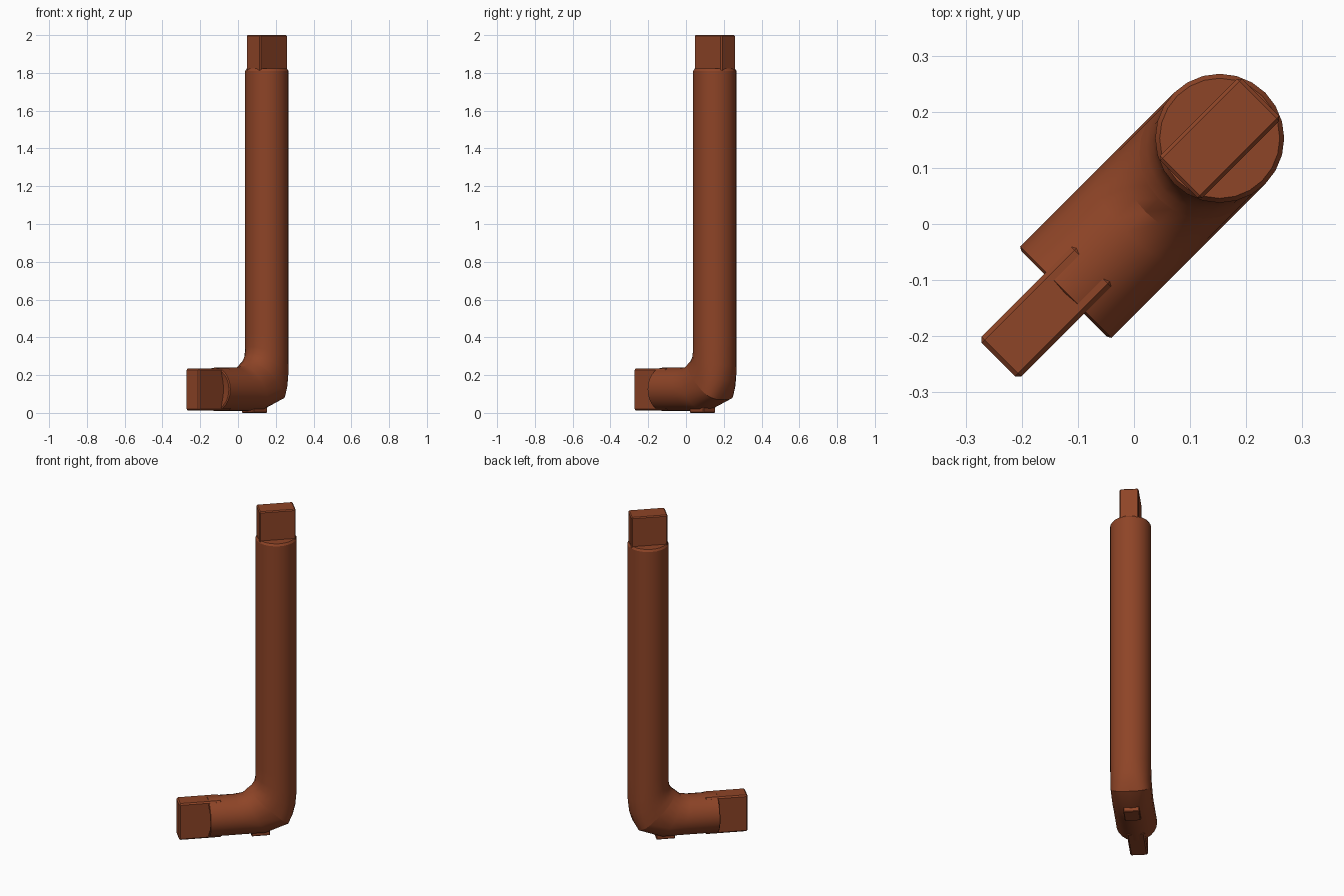
import bpy, bmesh, math
from mathutils import Matrix, Vector

if "Cube" in bpy.data.objects:
    bpy.data.objects.remove(bpy.data.objects["Cube"])

brown = bpy.data.materials.new("rust brown")
brown.diffuse_color = (0.27, 0.058, 0.02, 1)
brown.use_nodes = True
brown.node_tree.nodes["Principled BSDF"].inputs["Base Color"].default_value = brown.diffuse_color

# u runs along the short arm (diagonal in plan), v is sideways
TURN = Matrix.Rotation(math.radians(45), 4, 'Z')
S = 24


def finish(name, bm, smooth=True):
    bmesh.ops.recalc_face_normals(bm, faces=bm.faces)
    bm.transform(TURN)
    me = bpy.data.meshes.new(name)
    bm.to_mesh(me)
    bm.free()
    me.materials.append(brown)
    ob = bpy.data.objects.new(name, me)
    bpy.context.collection.objects.link(ob)
    bpy.ops.object.select_all(action='DESELECT')
    ob.select_set(True)
    bpy.context.view_layer.objects.active = ob
    if smooth:
        bpy.ops.object.shade_smooth_by_angle(angle=math.radians(32))
    return ob


def tab(name, u, v, z, bevel):
    """Bevelled block given by its (min, max) ranges."""
    bm = bmesh.new()
    bmesh.ops.create_cube(bm, size=1)
    for p in bm.verts:
        p.co = Vector([r[0] + (c + 0.5) * (r[1] - r[0]) for c, r in zip(p.co, (u, v, z))])
    bmesh.ops.bevel(bm, geom=bm.edges[:], offset=bevel, segments=1, affect='EDGES')
    return finish(name, bm, False)


def tube(name, rings):
    """Loft rings: (inner u,z), (outer u,z), half width, outer squareness."""
    bm = bmesh.new()
    loops = []
    for a, b, w, power in rings:
        a, b = Vector(a), Vector(b)
        mid, half = (a + b) / 2, (b - a) / 2
        loop = []
        for i in range(S):
            t = 2 * math.pi * i / S
            c, s = math.cos(t), math.sin(t)
            e = power if c > 0 else 1
            c = math.copysign(abs(c) ** e, c)
            s = math.copysign(abs(s) ** e, s)
            p = mid + half * c
            loop.append(bm.verts.new((p.x, w * s, p.y)))
        loops.append(loop)
    for l, m in zip(loops, loops[1:]):
        for i in range(S):
            j = (i + 1) % S
            bm.faces.new((l[i], l[j], m[j], m[i]))
    bm.faces.new(loops[0])
    bm.faces.new(loops[-1])
    return finish(name, bm)


R = 0.115
seam = ((0.063, 0.277), (0.28, 0.07), R, 0.6)

# short arm with a slightly dished shoulder
tube("short_arm", [
    ((-0.16, 0.18), (-0.16, 0.07), 0.055, 1),
    ((-0.176, 0.233), (-0.176, 0.017), 0.108, 1),
    ((-0.172, 0.24), (-0.172, 0.01), R, 1),
    ((-0.02, 0.24), (0.06, 0.01), R, 1),
    ((0.03, 0.247), (0.15, 0.012), R, 0.9),
    seam])

# long shank rising from the mitred elbow
tube("long_shank", [
    seam,
    ((0.08, 0.29), (0.305, 0.115), R, 0.75),
    ((0.095, 0.315), (0.322, 0.17), R, 0.9),
    ((0.101, 0.35), (0.331, 0.25), R, 1),
    ((0.101, 0.42), (0.331, 0.38), R, 1),
    ((0.101, 1.81), (0.331, 1.81), R, 1),
    ((0.109, 1.822), (0.323, 1.822), 0.107, 1)])

# flat drive tabs at both ends
tab("top_tab", (0.113, 0.319), (-0.053, 0.053), (1.79, 2.0), 0.006)
tab("arm_tab", (-0.342, -0.10), (-0.05, 0.05), (0.012, 0.236), 0.008)

# small pad under the elbow
tab("bottom_pad", (0.07, 0.175), (-0.045, 0.045), (0.0, 0.06), 0.004)
